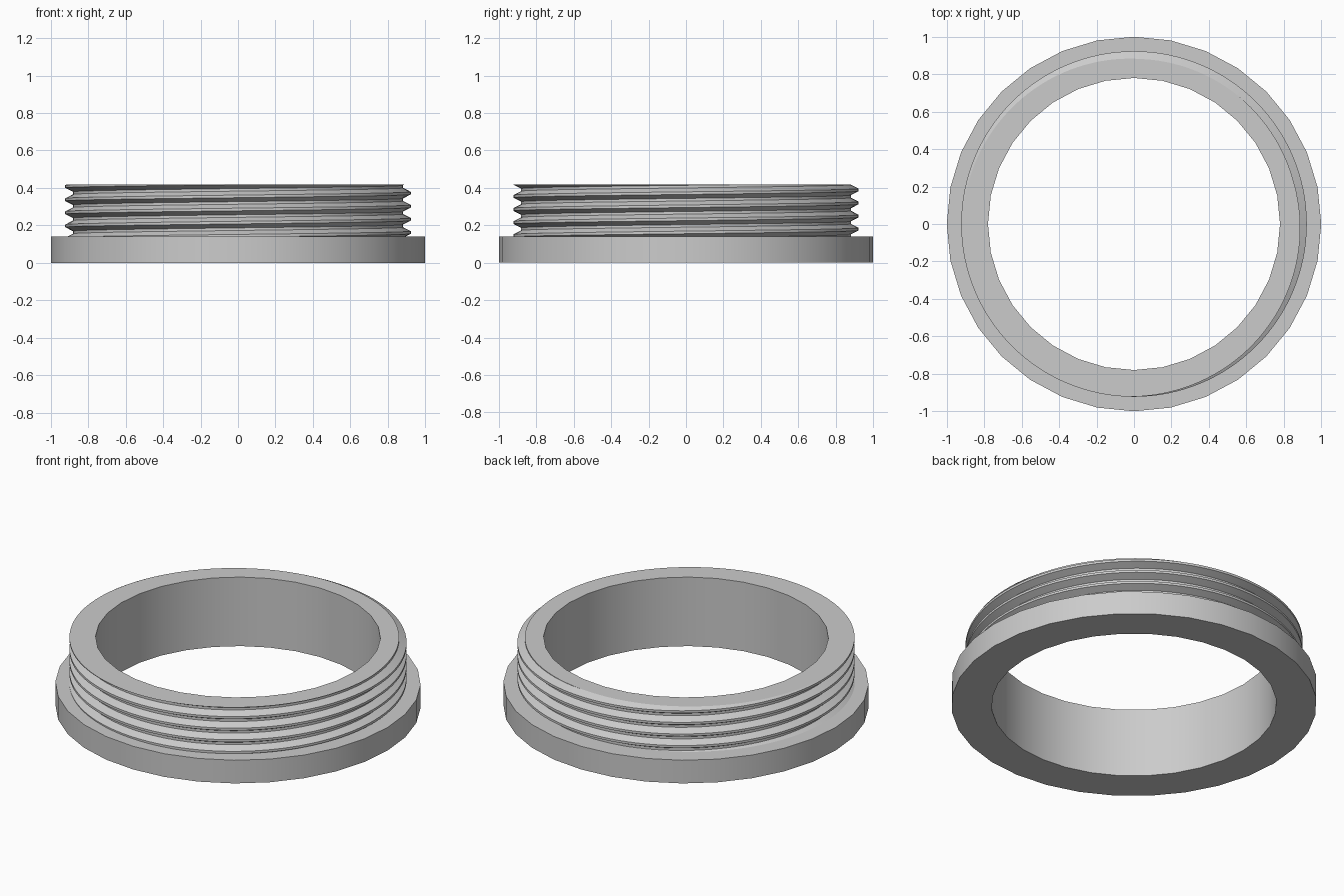
import bpy, bmesh, math

cube = bpy.data.objects.get("Cube")
if cube:
    bpy.data.objects.remove(cube, do_unlink=True)

SIDES = 32            # facets of flange and bore
COLS = SIDES * 4      # columns around the thread
BORE, FLANGE_R = 0.78, 1.0
FLANGE_Z, TOP_Z = 0.14, 0.417
ROOT, CREST, PITCH = 0.882, 0.923, 0.07
CREST_Z = 0.372       # height of one crest at angle zero

metal = bpy.data.materials.new("light_grey")
metal.use_nodes = True
colour = (0.6, 0.6, 0.6, 1)
metal.diffuse_color = colour
metal.node_tree.nodes["Principled BSDF"].inputs["Base Color"].default_value = colour


def skin(bm, grid):
    """Join neighbouring columns of points with quads."""
    cols = [[bm.verts.new(p) for p in col] for col in grid]
    for a, b in zip(cols, cols[1:]):
        for j in range(len(a) - 1):
            bm.faces.new((a[j], b[j], b[j + 1], a[j + 1]))


def finish(bm, name):
    bmesh.ops.remove_doubles(bm, verts=bm.verts, dist=0.0002)
    mesh = bpy.data.meshes.new(name)
    bm.to_mesh(mesh)
    bm.free()
    mesh.materials.append(metal)
    obj = bpy.data.objects.new(name, mesh)
    bpy.context.collection.objects.link(obj)
    bpy.ops.object.select_all(action='DESELECT')
    obj.select_set(True)
    bpy.context.view_layer.objects.active = obj
    bpy.ops.object.shade_smooth_by_angle(angle=math.radians(25))


def polar(r, a, z):
    return (r * math.cos(a), r * math.sin(a), z)


# Flange with the bore wall running up to the rim
profile = [(BORE, TOP_Z), (BORE, 0), (FLANGE_R, 0),
           (FLANGE_R, FLANGE_Z), (ROOT - 0.01, FLANGE_Z)]
bm = bmesh.new()
skin(bm, [[polar(r, math.tau * i / SIDES, z) for r, z in profile]
          for i in range(SIDES + 1)])
finish(bm, "flange_and_bore")

# Thread profile over one pitch: fraction of pitch, radius
TOOTH = [(-0.1, CREST), (0.1, CREST), (0.4, ROOT), (0.6, ROOT), (0.9, CREST)]


def thread_radius(z, a):
    t = ((z - CREST_Z) / PITCH - a / math.tau + 0.1) % 1 - 0.1
    for (t0, r0), (t1, r1) in zip(TOOTH, TOOTH[1:]):
        if t <= t1:
            return r0 + (r1 - r0) * (t - t0) / (t1 - t0)
    return CREST


def bore_radius(a):
    step = math.tau / SIDES
    return BORE * math.cos(step / 2) / math.cos(a % step - step / 2)


# Threaded collar: helical rows trimmed between the flange and the flat rim
grid = []
for i in range(COLS + 1):
    a = math.tau * i / COLS
    column = []
    for turn in range(-5, 3):
        for t, _ in TOOTH[:4]:
            z = CREST_Z + PITCH * (turn + t + a / math.tau)
            z = min(max(z, FLANGE_Z), TOP_Z)
            column.append(polar(thread_radius(z, a), a, z))
    column.append(polar(bore_radius(a), a, TOP_Z))
    grid.append(column)
bm = bmesh.new()
skin(bm, grid)
finish(bm, "threaded_collar")
